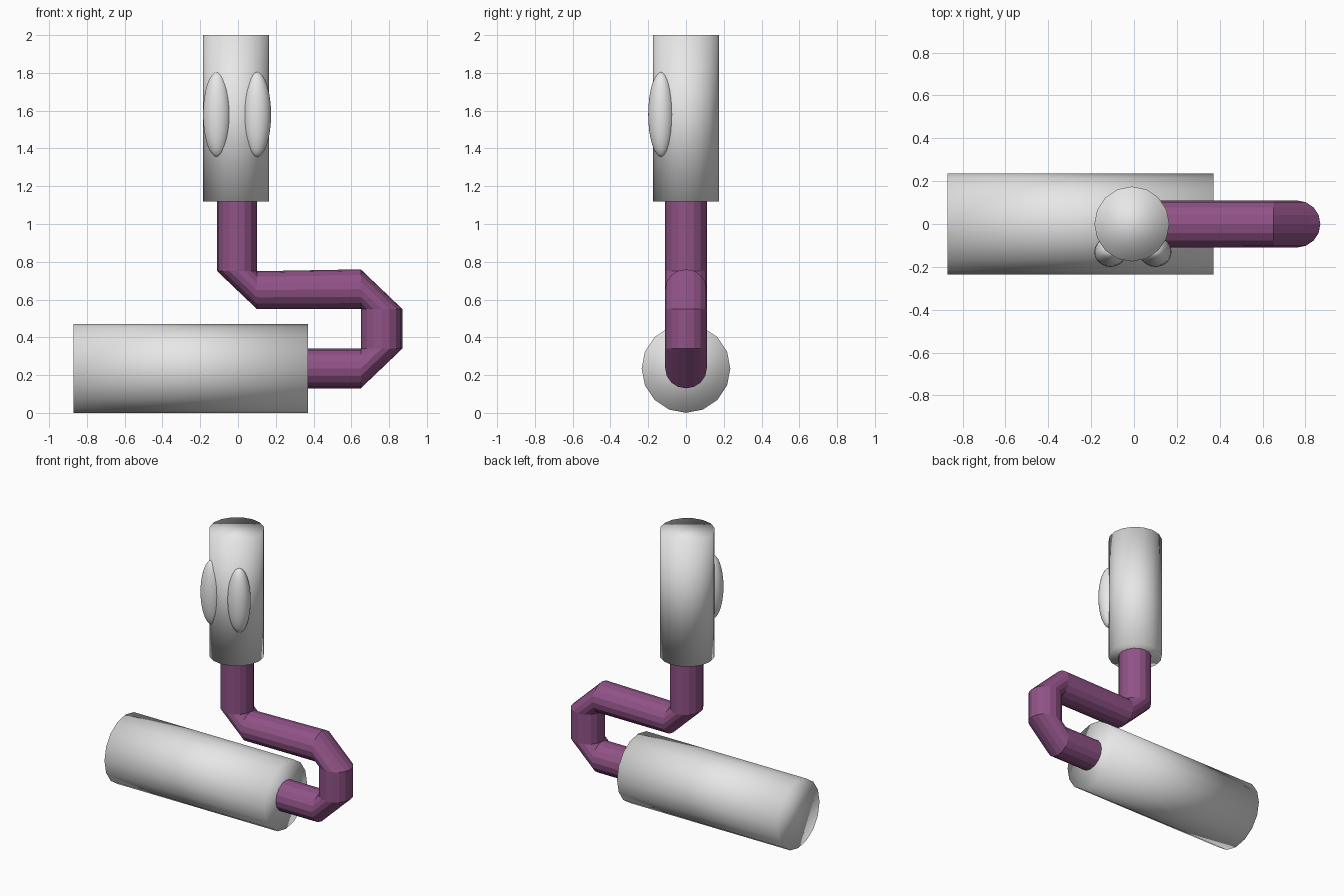
import bpy, bmesh, math
from mathutils import Vector

cube = bpy.data.objects.get("Cube")
if cube:
    bpy.data.objects.remove(cube, do_unlink=True)

SIDES = 16


def make_material(name, rgb):
    mat = bpy.data.materials.new(name)
    mat.use_nodes = True
    mat.diffuse_color = (*rgb, 1)
    mat.node_tree.nodes["Principled BSDF"].inputs["Base Color"].default_value = (*rgb, 1)
    return mat


grey = make_material("light grey", (0.8, 0.8, 0.8))
purple = make_material("plum purple", (0.28, 0.085, 0.24))


def add_cylinder(name, diameter, length, location, rotation=(0, 0, 0)):
    bpy.ops.mesh.primitive_cylinder_add(vertices=SIDES, radius=diameter / 2, depth=length,
                                        location=location, rotation=rotation)
    obj = bpy.context.object
    obj.name = name
    obj.data.materials.append(grey)
    bpy.ops.object.shade_smooth()
    return obj


# Lying body and upright head
add_cylinder("body", 0.47, 1.24, (-0.25, 0, 0.47 / 2), (0, math.pi / 2, 0))
add_cylinder("head", 0.35, 0.88, (-0.01, 0, 1.56))

# Tall oval eyes on the front of the head
for name, x in (("right_eye", -0.11), ("left_eye", 0.10)):
    bpy.ops.mesh.primitive_uv_sphere_add(segments=32, ring_count=16, radius=0.5,
                                         location=(x, -0.13, 1.58))
    eye = bpy.context.object
    eye.name = name
    eye.scale = (0.15, 0.14, 0.45)
    eye.data.materials.append(grey)
    bpy.ops.object.shade_smooth()

# Bent neck: each ring is given by its two opposite (x, z) points;
# rings at a bend share their inner point
rings = [
    ((-0.11, 1.15), (0.10, 1.15)),
    ((-0.11, 0.75), (0.10, 0.75)),
    ((0.10, 0.55), (0.10, 0.75)),
    ((0.65, 0.55), (0.65, 0.76)),
    ((0.65, 0.55), (0.87, 0.55)),
    ((0.65, 0.34), (0.87, 0.34)),
    ((0.65, 0.34), (0.65, 0.13)),
    ((0.34, 0.34), (0.34, 0.13)),
]
bm = bmesh.new()
loops = []
for a, b in rings:
    a, b = Vector((a[0], 0, a[1])), Vector((b[0], 0, b[1]))
    centre, across = (a + b) / 2, (b - a) / 2
    side = Vector((0, 0.11, 0))
    loops.append([bm.verts.new(centre + across * math.cos(t) + side * math.sin(t))
                  for t in (2 * math.pi * i / SIDES for i in range(SIDES))])
for lower, upper in zip(loops, loops[1:]):
    for i in range(SIDES):
        j = (i + 1) % SIDES
        bm.faces.new((lower[i], lower[j], upper[j], upper[i]))
bm.faces.new(loops[0])
bm.faces.new(loops[-1])
bmesh.ops.remove_doubles(bm, verts=bm.verts, dist=0.001)
bmesh.ops.recalc_face_normals(bm, faces=bm.faces)
mesh = bpy.data.meshes.new("neck")
bm.to_mesh(mesh)
bm.free()
mesh.materials.append(purple)
neck = bpy.data.objects.new("neck", mesh)
bpy.context.collection.objects.link(neck)
